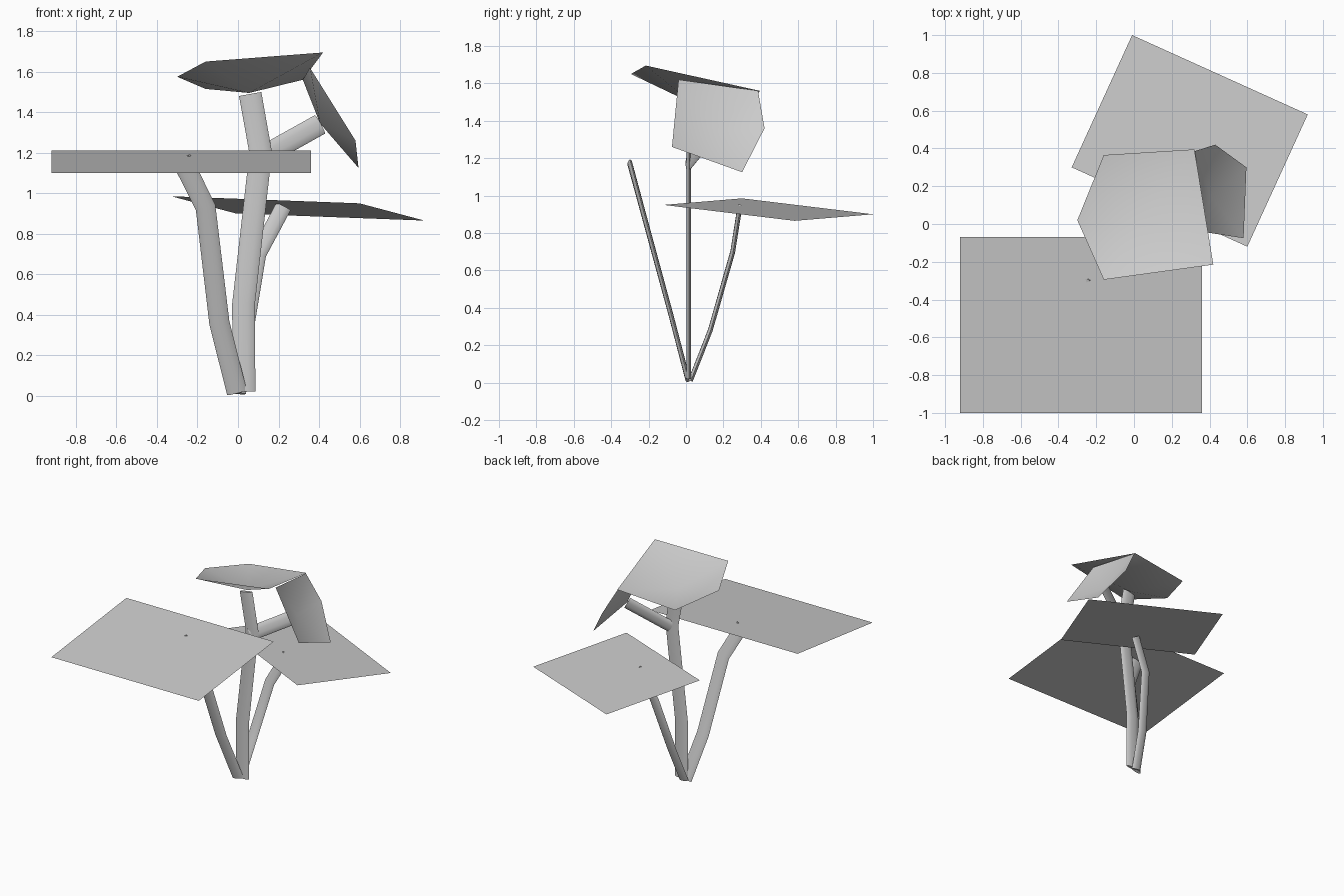
import bpy
import bmesh
import math
from mathutils import Vector

cube = bpy.data.objects.get("Cube")
if cube:
    bpy.data.objects.remove(cube, do_unlink=True)

grey = bpy.data.materials.new("pale_grey")
grey.use_nodes = True
colour = (0.6, 0.6, 0.6, 1)
grey.diffuse_color = colour
grey.node_tree.nodes["Principled BSDF"].inputs["Base Color"].default_value = colour


def finish(name, bm, smooth):
    mesh = bpy.data.meshes.new(name)
    bm.to_mesh(mesh)
    bm.free()
    mesh.materials.append(grey)
    for poly in mesh.polygons:
        poly.use_smooth = smooth
    obj = bpy.data.objects.new(name, mesh)
    bpy.context.collection.objects.link(obj)
    return obj


def leaf(name, rim, centre=None):
    """Single-sided sheet; with a centre point it becomes a shallow dish."""
    bm = bmesh.new()
    ring = [bm.verts.new(p) for p in rim]
    if centre:
        hub = bm.verts.new(centre)
        for a, b in zip(ring, ring[1:] + ring[:1]):
            bm.faces.new((hub, a, b))
    else:
        bm.faces.new(ring)
    return finish(name, bm, centre is not None)


def stem(name, path, half_width, half_depth=0.013, sides=10):
    """Flattened tube along a path, wide across x and thin along y."""
    bm = bmesh.new()
    pts = [Vector(p) for p in path]
    rings = []
    for i, p in enumerate(pts):
        before = (p - pts[i - 1]).normalized() if i else Vector()
        after = (pts[i + 1] - p).normalized() if i + 1 < len(pts) else Vector()
        along = (before + after).normalized()
        depth = Vector((0, 1, 0))
        depth = (depth - along * depth.dot(along)).normalized()
        width = depth.cross(along)
        ring = []
        for k in range(sides):
            a = math.tau * k / sides
            ring.append(bm.verts.new(p + width * half_width * math.cos(a)
                                     + depth * half_depth * math.sin(a)))
        rings.append(ring)
    for low, high in zip(rings, rings[1:]):
        for k in range(sides):
            n = (k + 1) % sides
            bm.faces.new((low[k], low[n], high[n], high[k]))
    bm.faces.new(rings[0])
    bm.faces.new(rings[-1])
    bmesh.ops.recalc_face_normals(bm, faces=bm.faces)
    obj = finish(name, bm, True)
    bpy.ops.object.select_all(action="DESELECT")
    bpy.context.view_layer.objects.active = obj
    obj.select_set(True)
    bpy.ops.object.shade_smooth_by_angle(angle=math.radians(50))
    return obj


# Stems
stem("trunk", [(0.03, 0.015, 0.02), (0.027, 0.015, 0.45),
               (0.112, 0.015, 1.2), (0.06, 0.015, 1.49)], 0.056)
stem("side_branch", [(0.1, 0.01, 1.17), (0.405, 0.15, 1.34)], 0.052)
stem("front_stem", [(-0.005, 0.01, 0.015), (-0.092, -0.08, 0.36),
                    (-0.16, -0.235, 0.93), (-0.28, -0.3, 1.17)], 0.05)
stem("back_stem", [(0.0, 0.025, 0.013), (0.03, 0.13, 0.28),
                   (0.1, 0.25, 0.7), (0.225, 0.287, 0.935)], 0.04)

# Flat rectangular leaves
leaf("front_leaf", [(-0.92, -1, 1.1), (0.36, -1, 1.1),
                    (0.36, -0.07, 1.21), (-0.92, -0.07, 1.21)])
leaf("back_leaf", [(-0.01, 1, 0.9), (-0.33, 0.3, 0.985),
                   (0.6, -0.12, 0.95), (0.92, 0.58, 0.865)])

# Dished five-sided leaves
leaf("top_leaf", [(-0.16, 0.365, 1.515), (-0.3, 0.02, 1.575), (-0.16, -0.295, 1.65),
                  (0.42, -0.215, 1.695), (0.32, 0.395, 1.56)], (0.055, 0.03, 1.495))
leaf("side_leaf", [(0.32, 0.385, 1.56), (0.355, -0.04, 1.62), (0.58, -0.075, 1.26),
                   (0.595, 0.3, 1.125), (0.43, 0.42, 1.36)], (0.405, 0.15, 1.345))
